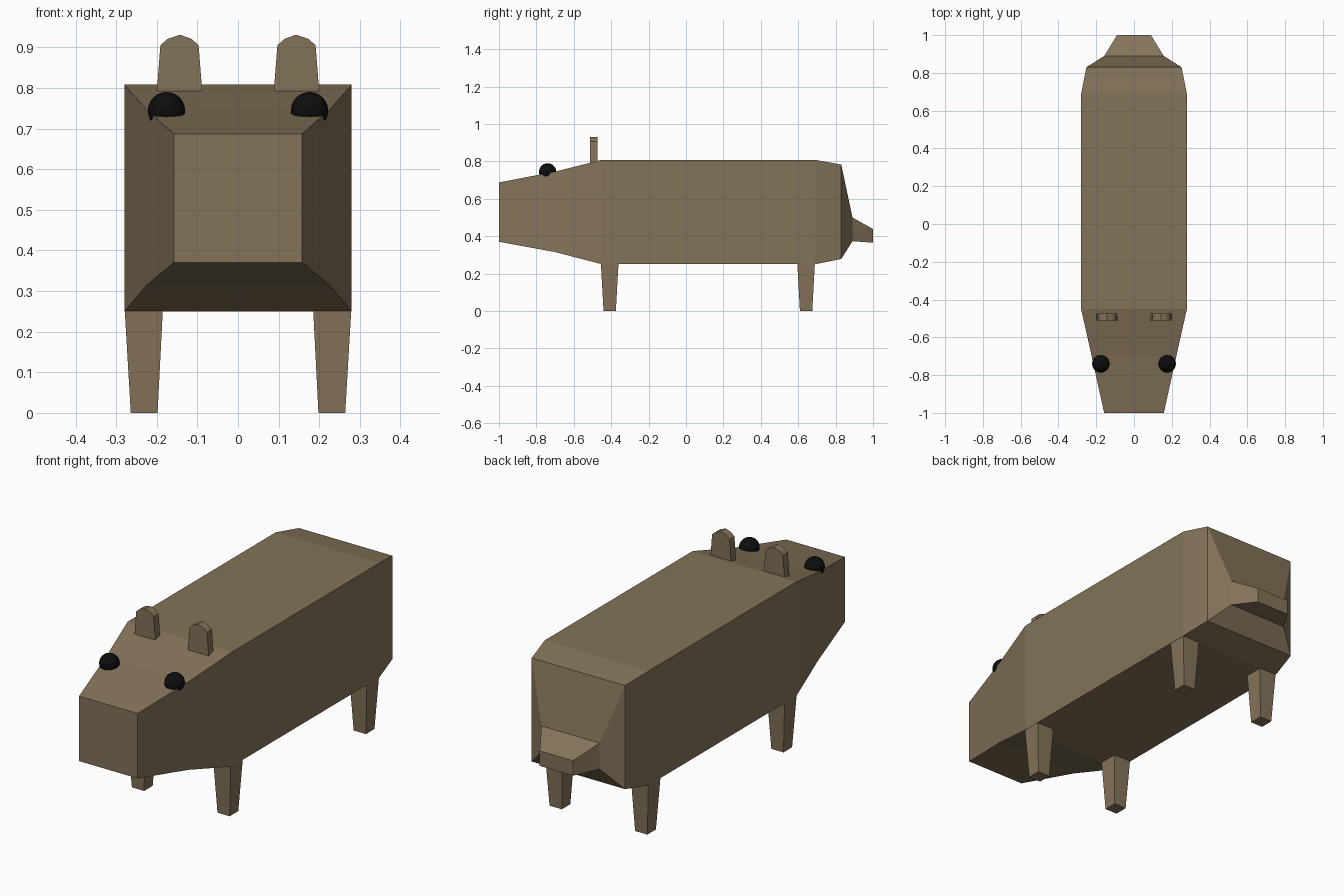
import bpy, bmesh

cube = bpy.data.objects.get("Cube")
if cube:
    bpy.data.objects.remove(cube, do_unlink=True)


def make_material(name, color):
    mat = bpy.data.materials.new(name)
    mat.use_nodes = True
    mat.diffuse_color = color
    mat.node_tree.nodes["Principled BSDF"].inputs["Base Color"].default_value = color
    return mat


hide = make_material("brown hide", (0.23, 0.172, 0.1, 1))
black = make_material("eye black", (0.004, 0.004, 0.004, 1))


def loft(name, rings, mat):
    """Skin a list of matching point rings and cap both ends."""
    bm = bmesh.new()
    loops = [[bm.verts.new(p) for p in ring] for ring in rings]
    n = len(loops[0])
    for a, b in zip(loops, loops[1:]):
        for i in range(n):
            j = (i + 1) % n
            bm.faces.new((a[i], a[j], b[j], b[i]))
    bm.faces.new(loops[0])
    bm.faces.new(loops[-1])
    bmesh.ops.recalc_face_normals(bm, faces=bm.faces)
    mesh = bpy.data.meshes.new(name)
    bm.to_mesh(mesh)
    bm.free()
    mesh.materials.append(mat)
    obj = bpy.data.objects.new(name, mesh)
    bpy.context.collection.objects.link(obj)
    return obj


# Body, snout and stub tail: (y, half width, bottom, top)
sections = [
    (-1.0, 0.158, 0.37, 0.687),
    (-0.7, 0.224, 0.315, 0.745),
    (-0.45, 0.28, 0.25, 0.808),
    (0.69, 0.28, 0.25, 0.808),
    (0.83, 0.252, 0.278, 0.783),
    (0.89, 0.157, 0.373, 0.50),
    (1.0, 0.09, 0.365, 0.438),
]
loft("body", [[(-w, y, lo), (w, y, lo), (w, y, hi), (-w, y, hi)]
              for y, w, lo, hi in sections], hide)


def square(x, y, z, r):
    return [(x - r, y - r, z), (x + r, y - r, z), (x + r, y + r, z), (x - r, y + r, z)]


# Ear outline, drawn in x and z
ear = [(0.088, 0.79), (0.2, 0.79), (0.191, 0.905), (0.173, 0.921),
       (0.143, 0.931), (0.115, 0.921), (0.097, 0.905)]

for side, label in ((1, "left"), (-1, "right")):
    # Tapered legs
    for y, end in ((-0.408, "front"), (0.642, "back")):
        loft(f"{end}_{label}_leg", [square(side * 0.231, y, 0, 0.033),
                                    square(side * 0.232, y, 0.255, 0.047)], hide)
    # Ears
    loft(f"{label}_ear", [[(side * x, y, z) for x, z in ear]
                          for y in (-0.512, -0.474)], hide)
    # Eyes
    bpy.ops.mesh.primitive_uv_sphere_add(segments=24, ring_count=12, radius=0.046,
                                         location=(side * 0.176, -0.74, 0.744))
    eye = bpy.context.object
    eye.name = f"{label}_eye"
    eye.data.materials.append(black)
    bpy.ops.object.shade_smooth()
